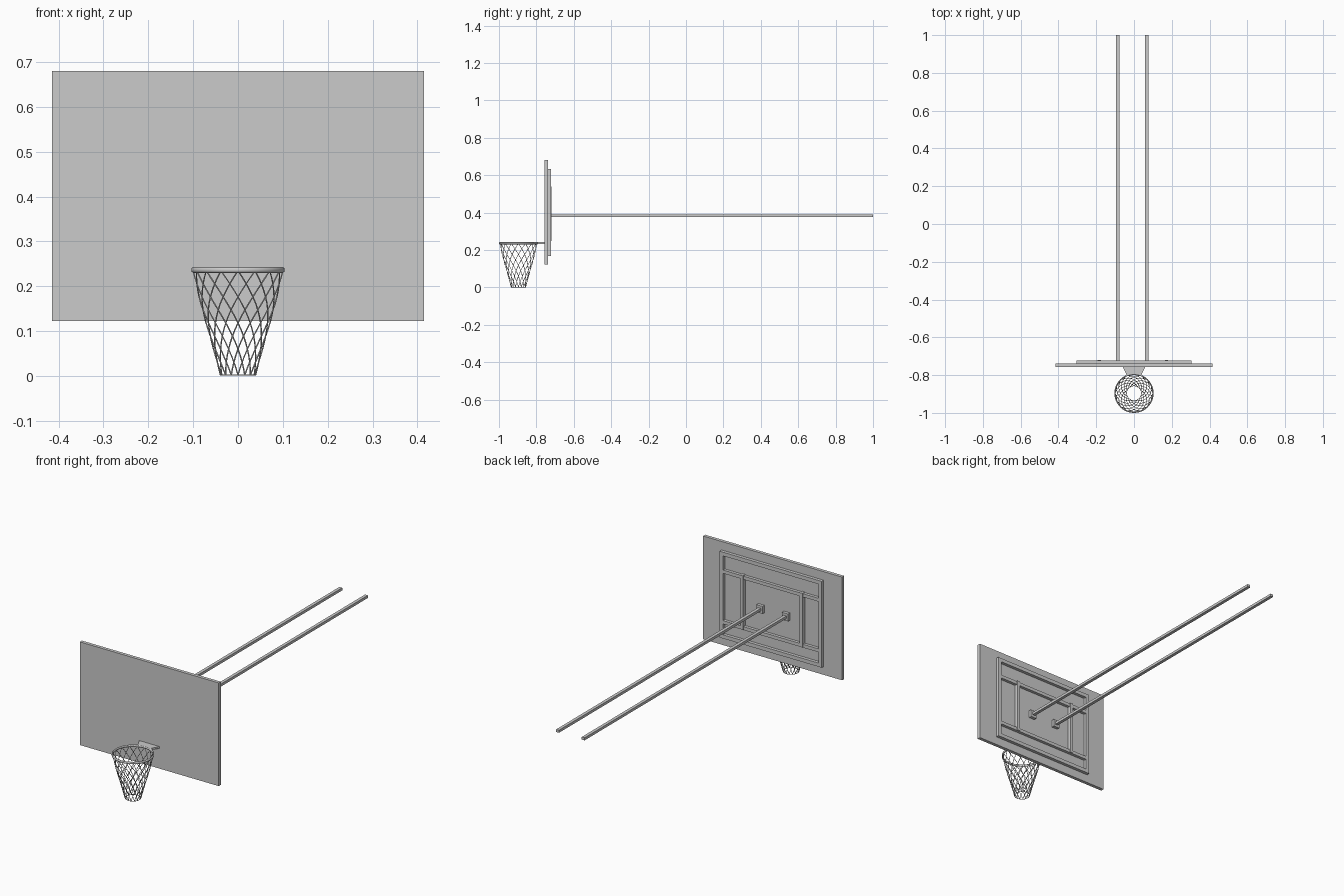
import bpy, bmesh, math

if "Cube" in bpy.data.objects:
    bpy.data.objects.remove(bpy.data.objects["Cube"])

def link(name, bm):
    me = bpy.data.meshes.new(name)
    bmesh.ops.recalc_face_normals(bm, faces=bm.faces)
    bm.to_mesh(me)
    bm.free()
    ob = bpy.data.objects.new(name, me)
    bpy.context.collection.objects.link(ob)
    return ob

def box(name, x, y, z):
    """Box from (min, max) pairs."""
    bm = bmesh.new()
    bmesh.ops.create_cube(bm, size=1)
    for v in bm.verts:
        v.co = [r[0] if c < 0 else r[1] for c, r in zip(v.co, (x, y, z))]
    return link(name, bm)

def around(c, w):
    return (c - w / 2, c + w / 2)

FRONT, BACK, FRAME = -0.757, -0.739, -0.722
RIM_Y, RIM_Z = -0.896, (0.230, 0.243)

# Board
box("backboard", (-0.415, 0.415), (FRONT, BACK), (0.123, 0.68))

# Outer rear frame
W = 0.02
for side, x in (("left", -0.295), ("right", 0.295)):
    box(f"frame_side_{side}", around(x, W), (BACK, FRAME), (0.168, 0.634))
for side, z in (("top", 0.624), ("bottom", 0.178)):
    box(f"frame_rail_{side}", (-0.285, 0.285), (BACK, FRAME), around(z, W))

# Inner braces
for side, z in (("upper", 0.528), ("lower", 0.255)):
    box(f"brace_rail_{side}", (-0.285, 0.285), (BACK, FRAME - 0.001), around(z, 0.018))
for side, x in (("left", -0.184), ("right", 0.171)):
    box(f"brace_post_{side}", around(x, 0.016), (BACK, FRAME + 0.003), (0.248, 0.54))

# Support poles and their mounting blocks
for side, x in (("left", -0.086), ("right", 0.067)):
    box(f"pole_{side}", around(x, 0.017), (BACK, 1.0), around(0.384, 0.014))
    box(f"pole_block_{side}", around(x, 0.036), (BACK, FRAME), around(0.384, 0.04))

# Rim: rounded band spun about the hoop axis
bm = bmesh.new()
N = 48
section = [(0.097, RIM_Z[0] + 0.003), (0.100, RIM_Z[0]), (0.104, RIM_Z[0] + 0.003),
           (0.104, RIM_Z[1] - 0.003), (0.100, RIM_Z[1]), (0.097, RIM_Z[1] - 0.003)]
rings = [[bm.verts.new((r * math.cos(a), RIM_Y + r * math.sin(a), z)) for r, z in section]
         for a in (i * math.tau / N for i in range(N))]
for i in range(N):
    a, b = rings[i], rings[(i + 1) % N]
    for j in range(len(section)):
        k = (j + 1) % len(section)
        bm.faces.new((a[j], b[j], b[k], a[k]))
rim = link("rim", bm)
for p in rim.data.polygons:
    p.use_smooth = True

# Bracket plate joining rim to board
bm = bmesh.new()
outline = [(0.060, FRONT), (0.040, -0.795), (0.058, -0.812), (0.035, -0.801), (0.0, -0.796)]
outline += [(-x, y) for x, y in outline[-2::-1]]
face = bm.faces.new([bm.verts.new((x, y, 0.232)) for x, y in outline])
ext = bmesh.ops.extrude_face_region(bm, geom=[face])
for v in ext["geom"]:
    if isinstance(v, bmesh.types.BMVert):
        v.co.z = 0.242
link("rim_bracket", bm)

# Net: crossing spiral cords that taper downwards
profile = [(0.235, 0.100), (0.16, 0.083), (0.09, 0.063), (0.002, 0.039)]

def net_radius(z):
    for (z1, r1), (z0, r0) in zip(profile, profile[1:]):
        if z >= z0:
            return r0 + (r1 - r0) * (z - z0) / (z1 - z0)
    return profile[-1][1]

cu = bpy.data.curves.new("net", "CURVE")
cu.dimensions = "3D"
cu.bevel_depth = 0.0015
cu.bevel_resolution = 1

def cord(points, cyclic=False):
    s = cu.splines.new("POLY")
    s.points.add(len(points) - 1)
    for p, co in zip(s.points, points):
        p.co = (*co, 1)
    s.use_cyclic_u = cyclic

CORDS, STEPS, TWIST = 16, 16, math.pi / 2
for i in range(CORDS):
    for d in (-1, 1):
        pts = []
        for k in range(STEPS + 1):
            t = k / STEPS
            z = 0.235 - t * 0.233
            a = i * math.tau / CORDS + d * TWIST * t
            r = net_radius(z)
            pts.append((r * math.cos(a), RIM_Y + r * math.sin(a), z))
        cord(pts)
cord([(0.039 * math.cos(a), RIM_Y + 0.039 * math.sin(a), 0.002)
      for a in (i * math.tau / 32 for i in range(32))], True)
bpy.context.collection.objects.link(bpy.data.objects.new("net", cu))
